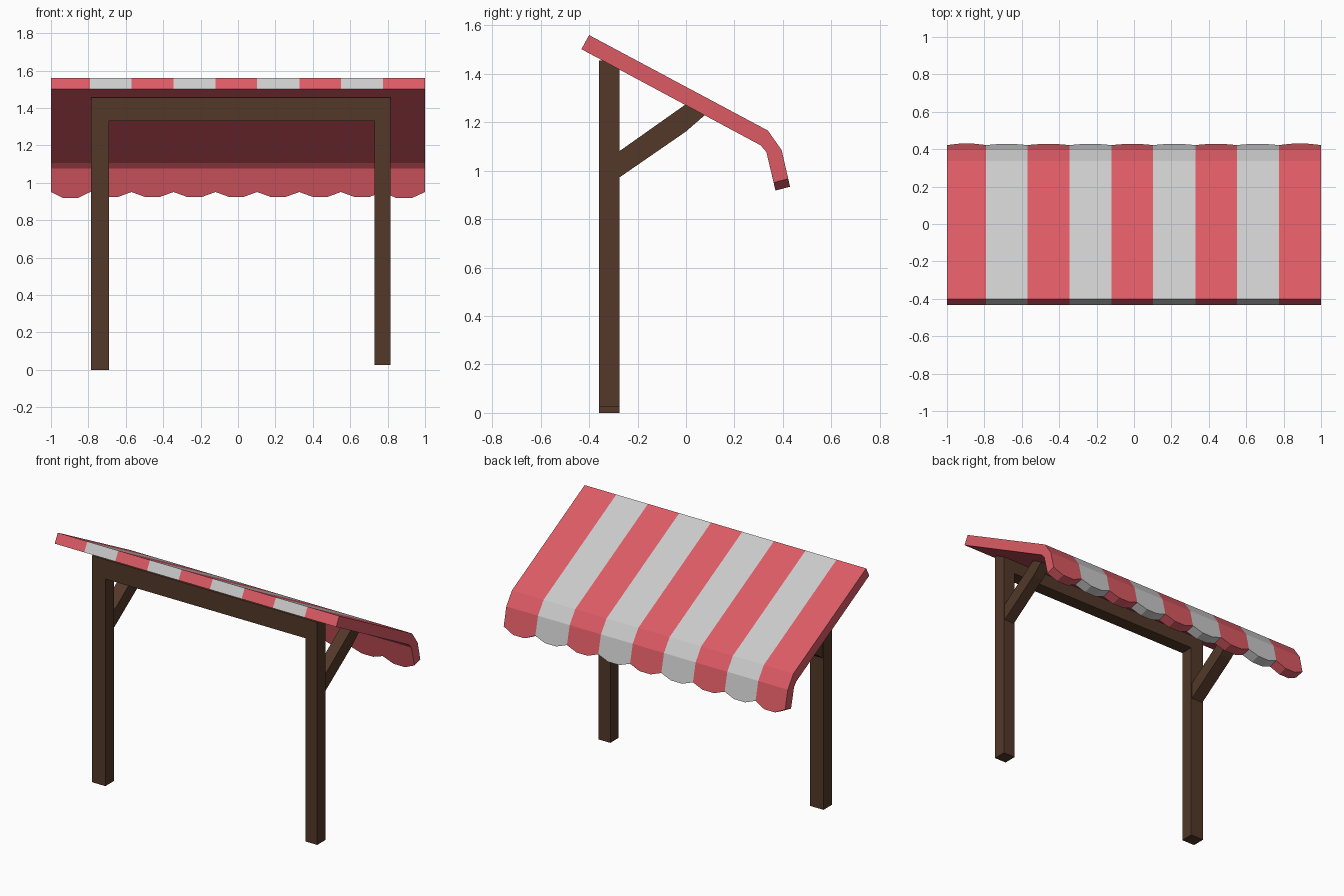
import bpy, bmesh

if "Cube" in bpy.data.objects:
    bpy.data.objects.remove(bpy.data.objects["Cube"])

def material(name, rgb):
    m = bpy.data.materials.new(name)
    m.diffuse_color = (*rgb, 1)
    m.use_nodes = True
    m.node_tree.nodes["Principled BSDF"].inputs["Base Color"].default_value = m.diffuse_color
    return m

RED = material("red_cloth", (0.72, 0.105, 0.13))
GREY = material("pale_cloth", (0.55, 0.55, 0.55))
WOOD = material("dark_wood", (0.085, 0.04, 0.022))

def finish(name, bm, mats):
    bmesh.ops.recalc_face_normals(bm, faces=bm.faces)
    me = bpy.data.meshes.new(name)
    bm.to_mesh(me)
    bm.free()
    for m in mats:
        me.materials.append(m)
    ob = bpy.data.objects.new(name, me)
    bpy.context.collection.objects.link(ob)
    return ob

def extrude_x(name, profile, x0, x1):
    """Closed (y, z) profile swept from x0 to x1."""
    bm = bmesh.new()
    a, b = ([bm.verts.new((x, y, z)) for y, z in profile] for x in (x0, x1))
    n = len(profile)
    bm.faces.new(a)
    bm.faces.new(b)
    for i in range(n):
        j = (i + 1) % n
        bm.faces.new((a[i], a[j], b[j], b[i]))
    return finish(name, bm, [WOOD])

def rect(y0, y1, z0, z1):
    return [(y0, z0), (y1, z0), (y1, z1), (y0, z1)]

# Striped canopy: one cross-section swept along x, hem dropped mid-stripe
edges = [-1, -.79, -.57, -.345, -.12, .102, .328, .55, .775, 1]
profile = [(-.40, 1.56), (.338, 1.166), (.395, 1.085), (.422, .967),
           (.362, .951), (.332, 1.077), (.308, 1.105), (-.432, 1.502)]
HEM = (3, 4)
columns = []
for i, (l, r) in enumerate(zip(edges, edges[1:])):
    drop = .033 if i in (0, 8) else .026
    w = r - l
    columns += [(l, 0, i), (l + .32 * w, drop, i), (l + .68 * w, drop, i)]
columns.append((1, 0, 8))

bm = bmesh.new()
rings = [[bm.verts.new((x, y + (d * .23 if k in HEM else 0), z - (d if k in HEM else 0)))
          for k, (y, z) in enumerate(profile)] for x, d, _ in columns]
for c, (a, b) in enumerate(zip(rings, rings[1:])):
    for k in range(8):
        j = (k + 1) % 8
        f = bm.faces.new((a[k], a[j], b[j], b[k]))
        lining = k in (4, 5, 6)
        f.material_index = 0 if lining else columns[c][2] % 2
bm.faces.new(rings[0])
bm.faces.new(rings[-1])
finish("striped_canopy", bm, [RED, GREY])

# Posts, cross beam and bent braces
Y0, Y1 = -.36, -.274
brace = [(-.30, .955), (0, 1.162), (.085, 1.236), (.06, 1.262), (0, 1.275), (-.30, 1.063)]
for side, x0, x1, foot in (("left", -.785, -.69, 0), ("right", .73, .815, .025)):
    extrude_x(side + "_post", rect(Y0, Y1, foot, 1.455), x0, x1)
    extrude_x(side + "_brace", brace, x0 + .006, x1 - .006)
extrude_x("cross_beam", rect(Y0, Y1, 1.33, 1.455), -.69, .73)
